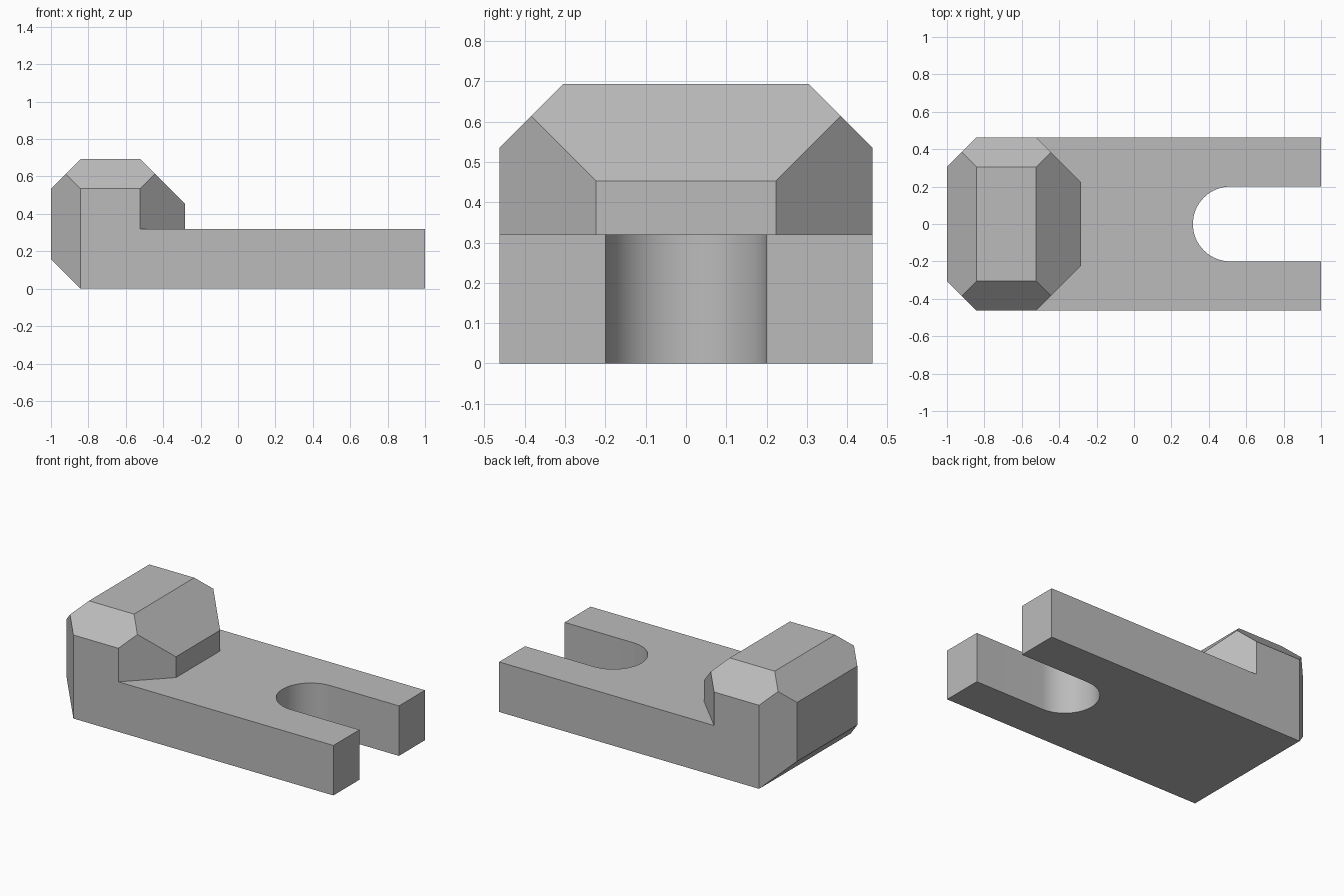
import bpy, bmesh, math
from mathutils import Vector

cube = bpy.data.objects.get("Cube")
if cube:
    bpy.data.objects.remove(cube, do_unlink=True)

HALF_W = 0.463      # half width of the bar
BAR_H = 0.32        # bar thickness
TOP = 0.693         # top of the raised head
BEV = 0.158         # chamfer at the rear and on the top sides
NOSE = 0.24         # larger chamfer on the nose of the head
HEAD_X = -0.283     # tip of the nose
SLOT_R, SLOT_X = 0.2, 0.515

steel = bpy.data.materials.new("plain_grey")
steel.use_nodes = True
steel.diffuse_color = (0.5, 0.5, 0.5, 1)
steel.node_tree.nodes["Principled BSDF"].inputs["Base Color"].default_value = (0.5, 0.5, 0.5, 1)


def prism(name, outline, z0, z1, cuts):
    """Extrude a plan outline upward, then slice off each (point, outward normal) plane."""
    bm = bmesh.new()
    face = bm.faces.new([bm.verts.new((x, y, z0)) for x, y in outline])
    ext = bmesh.ops.extrude_face_region(bm, geom=[face])
    verts = [g for g in ext["geom"] if isinstance(g, bmesh.types.BMVert)]
    bmesh.ops.translate(bm, verts=verts, vec=(0, 0, z1 - z0))
    for point, normal in cuts:
        res = bmesh.ops.bisect_plane(
            bm, geom=bm.verts[:] + bm.edges[:] + bm.faces[:], dist=1e-5,
            plane_co=point, plane_no=Vector(normal).normalized(), clear_outer=True)
        edges = [g for g in res["geom_cut"] if isinstance(g, bmesh.types.BMEdge)]
        bmesh.ops.holes_fill(bm, edges=edges, sides=0)
    bmesh.ops.recalc_face_normals(bm, faces=bm.faces[:])
    mesh = bpy.data.meshes.new(name)
    bm.to_mesh(mesh)
    bm.free()
    mesh.materials.append(steel)
    obj = bpy.data.objects.new(name, mesh)
    bpy.context.collection.objects.link(obj)
    return obj


# Slotted bar: rear corners chamfered in plan, rounded open slot at the far end
rear = -1 + BEV
steps = 32
arc = [(SLOT_X - SLOT_R * math.sin(math.pi * i / steps),
        -SLOT_R * math.cos(math.pi * i / steps)) for i in range(steps + 1)]
rear_corners = [(rear, HALF_W), (-1, HALF_W - BEV), (-1, BEV - HALF_W), (rear, -HALF_W)]
bar_outline = (rear_corners + [(1, -HALF_W), (1, -SLOT_R)] + arc
               + [(1, SLOT_R), (1, HALF_W)])
bar = prism("clamp_body", bar_outline, 0, BAR_H, [((rear, 0, 0), (-1, 0, -1))])

# Raised head: chamfered nose corners and four sloped top edges
nose = HEAD_X - NOSE
head_outline = rear_corners + [(nose, -HALF_W), (HEAD_X, NOSE - HALF_W),
                               (HEAD_X, HALF_W - NOSE), (nose, HALF_W)]
head = prism("clamp_head", head_outline, BAR_H, TOP, [
    ((rear, 0, TOP), (-1, 0, 1)),
    ((nose, 0, TOP), (1, 0, 1)),
    ((0, HALF_W - BEV, TOP), (0, 1, 1)),
    ((0, BEV - HALF_W, TOP), (0, -1, 1))])

# Fuse both into one solid and merge the flat faces
bpy.ops.object.select_all(action='DESELECT')
bar.select_set(True)
bpy.context.view_layer.objects.active = bar
union = bar.modifiers.new("union", 'BOOLEAN')
union.operation, union.solver, union.object = 'UNION', 'EXACT', head
bpy.ops.object.modifier_apply(modifier=union.name)
bpy.data.objects.remove(head, do_unlink=True)
bm = bmesh.new()
bm.from_mesh(bar.data)
bmesh.ops.remove_doubles(bm, verts=bm.verts[:], dist=1e-4)
bmesh.ops.dissolve_limit(bm, angle_limit=math.radians(1), verts=bm.verts[:], edges=bm.edges[:])
bm.to_mesh(bar.data)
bm.free()
bpy.ops.object.shade_smooth_by_angle(angle=math.radians(30))
